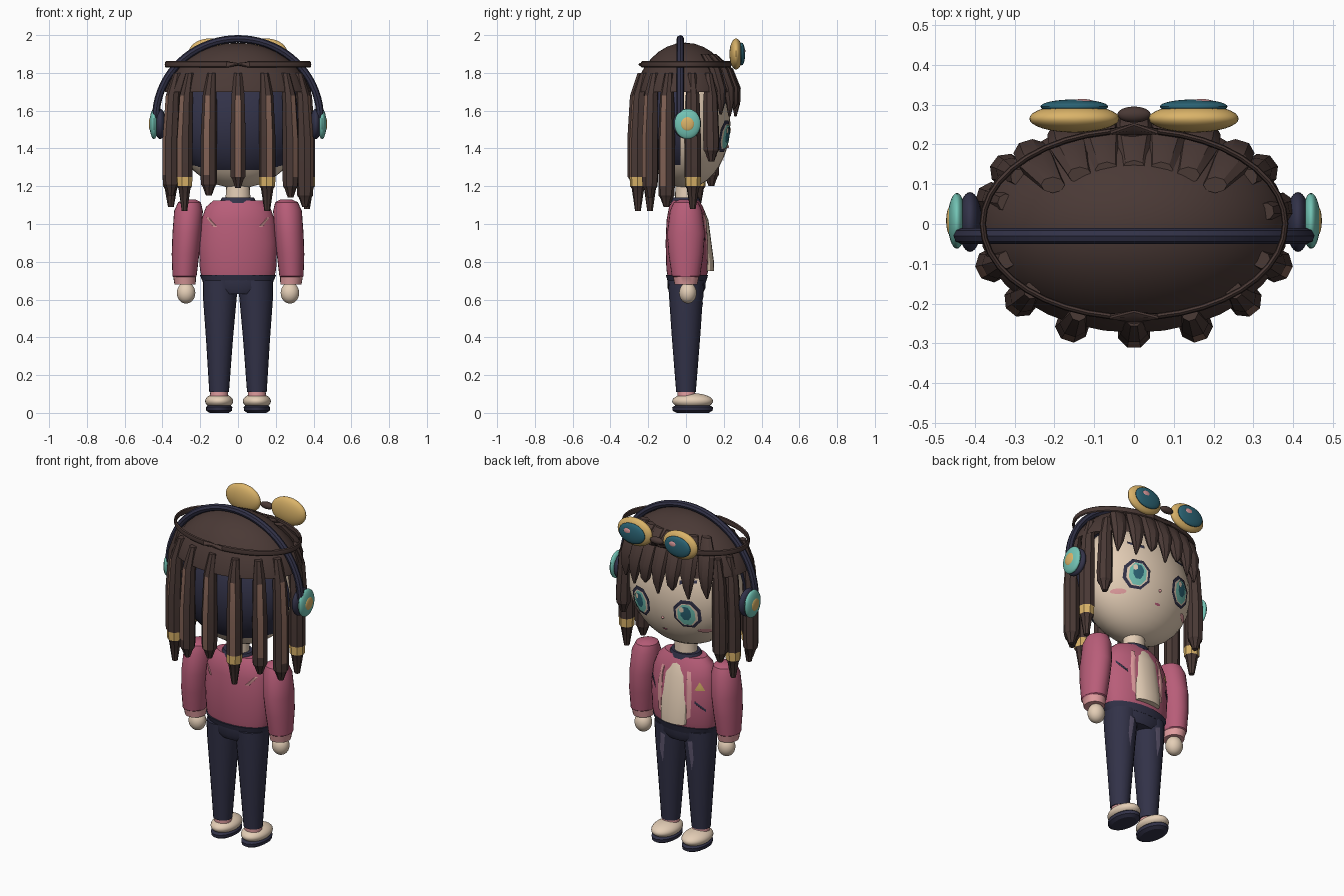
import bpy, bmesh
from math import sin, cos, pi, sqrt
from mathutils import Vector

if "Cube" in bpy.data.objects:
    bpy.data.objects.remove(bpy.data.objects["Cube"])

# Colours
COLOURS = {
    "hair brown": (0.068, 0.041, 0.036), "lock highlight": (0.22, 0.12, 0.09),
    "navy": (0.032, 0.032, 0.065), "skin cream": (0.78, 0.62, 0.47),
    "jacket pink": (0.48, 0.11, 0.19), "pale pink": (0.74, 0.33, 0.34),
    "mint": (0.17, 0.55, 0.46), "deep teal": (0.025, 0.13, 0.18),
    "gold": (0.70, 0.45, 0.14), "faded denim": (0.12, 0.10, 0.17)}
NAMES = list(COLOURS)
MATS = []
for label, rgb in COLOURS.items():
    m = bpy.data.materials.new(label)
    m.use_nodes = True
    m.diffuse_color = (*rgb, 1)
    m.node_tree.nodes["Principled BSDF"].inputs["Base Color"].default_value = (*rgb, 1)
    MATS.append(m)
HAIR, SHINE, NAVY, SKIN, PINK, PALE, MINT, TEAL, GOLD, FADED = range(10)
made = []


def finish(name, bm, mat, rule=None, recalc=True):
    if recalc:
        bmesh.ops.recalc_face_normals(bm, faces=bm.faces)
    bm.normal_update()
    used = [mat]
    for f in bm.faces:
        c = rule(f.calc_center_median(), f.normal) if rule else mat
        if c not in used:
            used.append(c)
        f.material_index = used.index(c)
    me = bpy.data.meshes.new(name)
    bm.to_mesh(me)
    bm.free()
    for c in used:
        me.materials.append(MATS[c])
    ob = bpy.data.objects.new(name, me)
    bpy.context.collection.objects.link(ob)
    made.append(ob)
    return ob


def ball(name, loc, size, mat, keep=None, rule=None):
    """Ellipsoid, optionally trimmed to the half-spaces in keep (point, outward normal)."""
    bm = bmesh.new()
    bmesh.ops.create_uvsphere(bm, u_segments=32, v_segments=18, radius=1)
    for v in bm.verts:
        v.co = Vector(a + b * s for a, b, s in zip(loc, v.co, size))
    for co, no in keep or []:
        bmesh.ops.bisect_plane(bm, geom=bm.verts[:] + bm.edges[:] + bm.faces[:],
                               plane_co=co, plane_no=no, clear_outer=True)
    return finish(name, bm, mat, rule)


def loft(name, rows, mat, sides=20, turn=0.0, rule=None):
    """Skin through horizontal ellipses given as (x, y, z, rx, ry)."""
    bm = bmesh.new()
    rings = [[bm.verts.new((x + rx * cos(turn + 2 * pi * i / sides),
                            y + ry * sin(turn + 2 * pi * i / sides), z))
              for i in range(sides)] for x, y, z, rx, ry in rows]
    for a, b in zip(rings, rings[1:]):
        for i in range(sides):
            j = (i + 1) % sides
            bm.faces.new((a[i], a[j], b[j], b[i]))
    bm.faces.new(rings[0])
    bm.faces.new(rings[-1])
    return finish(name, bm, mat, rule)


def tube(name, pts, r, mat, cyclic=False, flat=1.0):
    """Swept round tube made from rings along a path; flat scales its height."""
    bm = bmesh.new()
    rings, n = [], len(pts)
    for i, p in enumerate(pts):
        a = pts[i - 1] if i or cyclic else p
        b = pts[(i + 1) % n] if i < n - 1 or cyclic else p
        t = (b - a).normalized()
        side = Vector((0, 1, 0)) if abs(t.y) < 1e-6 else Vector((0, 0, 1))
        other = t.cross(side)
        rings.append([bm.verts.new(p + side * r * flat * cos(k * pi / 4) + other * r * sin(k * pi / 4))
                      for k in range(8)])
    for i in range(n if cyclic else n - 1):
        a, b = rings[i], rings[(i + 1) % n]
        for k in range(8):
            bm.faces.new((a[k], a[k - 1], b[k - 1], b[k]))
    return finish(name, bm, mat)


def oval(cx, cz, rx, rz, n=12):
    return [(cx + rx * cos(2 * pi * (i + .5) / n), cz + rz * sin(2 * pi * (i + .5) / n)) for i in range(n)]


def patch(name, outline, surface, lift, mat, back=False):
    """Thin painted plate following a surface y = f(x, z)."""
    sign = -1 if back else 1
    cx = sum(p[0] for p in outline) / len(outline)
    cz = sum(p[1] for p in outline) / len(outline)
    bm = bmesh.new()
    def vert(x, z):
        return bm.verts.new((x, surface(x, z, sign) + sign * lift, z))
    mid = vert(cx, cz)
    rings = [[vert(cx + (x - cx) * k, cz + (z - cz) * k) for x, z in outline] for k in (.35, .7, 1)]
    for i in range(len(outline)):
        bm.faces.new((mid, rings[0][i - 1], rings[0][i]))
        for a, b in zip(rings, rings[1:]):
            bm.faces.new((a[i], a[i - 1], b[i - 1], b[i]))
    bm.normal_update()
    for f in bm.faces:
        if f.normal.y * sign < 0:
            f.normal_flip()
    return finish(name, bm, mat, recalc=False)


# Head and neck
HEAD, HR = (0, 0, 1.53), (.345, .235, .34)
def face_y(x, z, sign=1):
    return sign * HR[1] * sqrt(max(.02, 1 - (x / HR[0]) ** 2 - ((z - HEAD[2]) / HR[2]) ** 2))
ball("head", HEAD, HR, SKIN)
loft("neck", [(0, 0, 1.06, .07, .06), (0, 0, 1.24, .06, .055)], SKIN)

# Face details
for s, side in ((1, "left"), (-1, "right")):
    x = .152 * s
    for part, size, lift, mat, dz in (("lash", (.078, .09), .006, NAVY, 0), ("white", (.062, .072), .009, SKIN, -.003),
                                      ("iris", (.05, .068), .012, MINT, -.003), ("pupil", (.03, .044), .015, TEAL, .008)):
        patch(f"{side}_eye_{part}", oval(x, 1.465 + dz, *size, 8), face_y, lift, mat)
    patch(f"{side}_eye_glint", oval(x + .02, 1.495, .014, .018, 6), face_y, .018, SKIN)
    patch(f"{side}_brow", [(x - .045 * s, 1.635), (x + .045 * s, 1.65), (x + .045 * s, 1.665), (x - .045 * s, 1.655)],
          face_y, .006, NAVY)
    patch(f"{side}_blush", oval(.225 * s, 1.36, .035, .014), face_y, .006, PALE)
patch("mouth", oval(0, 1.335, .02, .007, 6), face_y, .005, PINK)
ball("nose", (0, .218, 1.41), (.008, .01, .008), PALE)

# Hair cap and dark underlayer
ball("hair_cap", (0, -.005, 1.6), (.405, .28, .36), HAIR, [((0, 0, 1.7), (0, 0, -1))])
ball("hair_underlayer", (0, 0, 1.54), (.368, .255, .33), NAVY,
     [((0, 0, 1.26), (0, 0, -1)), ((0, -.03, 0), (0, 1, 0))])

# Hanging locks, some with a gold bead
def lock(name, x, y, end, bead, r=.044):
    out = Vector((x * .55, y, 0)).normalized()
    def rule(c, n):
        if bead and 1.2 < c.z < 1.245:
            return GOLD
        return SHINE if y < 0 and n.dot(out) > .95 and 1.25 < c.z < 1.74 else HAIR
    neck = 1.2 if bead else end + .06
    rows = [(x * .93, y * .9, 1.80, r * .5, r * .5), (x, y, 1.68, r * .85, r * .85), (x * 1.03, y * 1.03, 1.45, r, r),
            (x * 1.03, y * 1.03, neck + .05, r, r), (x * 1.03, y * 1.03, neck, r * .95, r * .95),
            (x * 1.03, y * 1.03, neck - .012, r * .75, r * .75), (x * 1.03, y * 1.03, end, r * .35, r * .35)]
    loft(name, rows, HAIR, 8, math_angle(out) + pi / 8, rule)

def math_angle(v):
    return Vector((1, 0)).angle_signed(v.to_2d()) * -1

LOCKS = [(0, -.262, 1.19, 0), (.15, -.247, 1.07, 1), (-.15, -.247, 1.15, 0), (.27, -.185, 1.14, 0),
         (-.275, -.185, 1.07, 1), (.345, -.1, 1.09, 0), (-.345, -.1, 1.15, 0), (.355, .035, 1.08, 1),
         (-.345, .06, 1.09, 1), (.31, .13, 1.33, 0), (-.31, .13, 1.2, 0)]
for i, (x, y, end, bead) in enumerate(LOCKS):
    lock(f"hair_lock_{i + 1}", x, y, end, bead)

# Pointed fringe
for i in range(-3, 4):
    x, bow = i * .085, sqrt(1 - (i / 4.2) ** 2)
    tip = 1.57 + (.04 if i % 2 else 0) - .03 * (abs(i) == 3)
    loft(f"fringe_{i + 4}", [(x * .8, .14 * bow, 1.9, .03, .02), (x * .95, .215 * bow, 1.82, .05, .035),
                             (x, .255 * bow, 1.72, .048, .035), (x * 1.03, .265 * bow, 1.64, .03, .022),
                             (x * 1.05, .262 * bow, tip, .006, .006)], HAIR, 8)

# Goggles and their strap
ring = [Vector((.38 * cos(2 * pi * i / 40), .235 * sin(2 * pi * i / 40) + .0005, 1.845)) for i in range(40)]
tube("goggle_strap", ring, .008, HAIR, True, 2.2)
for s, side in ((1, "left"), (-1, "right")):
    x = .15 * s
    ball(f"{side}_goggle_rim", (x, .265, 1.9), (.113, .035, .082), GOLD)
    ball(f"{side}_goggle_lens", (x, .295, 1.9), (.085, .018, .06), TEAL)
    ball(f"{side}_goggle_glint", (x + .02, .309, 1.915), (.025, .005, .016), PALE)
ball("goggle_bridge", (0, .275, 1.89), (.042, .02, .02), HAIR)

# Headphones
arch = [Vector((.435 * cos(pi * i / 36), -.03, 1.56 + .42 * sin(pi * i / 36))) for i in range(37)]
tube("headphone_band", arch, .02, NAVY)
for s, side in ((1, "left"), (-1, "right")):
    ball(f"{side}_ear_cushion", (.412 * s, .005, 1.53), (.03, .075, .08), NAVY)
    ball(f"{side}_ear_cup", (.445 * s, .008, 1.53), (.023, .07, .08), MINT)
    ball(f"{side}_ear_cap", (.462 * s, .008, 1.53), (.01, .036, .038), GOLD)

# Jacket body
TORSO = [(0, .005, .71, .19, .1), (0, .008, .76, .202, .112), (0, .008, .9, .208, .116), (0, .005, 1.02, .195, .108),
         (0, 0, 1.09, .17, .09), (0, 0, 1.125, .13, .07)]
def torso_y(x, z, sign=1):
    for a, b in zip(TORSO, TORSO[1:]):
        if z <= b[2]:
            break
    t = min(1, max(0, (z - a[2]) / (b[2] - a[2])))
    y, rx, ry = (a[k] + (b[k] - a[k]) * t for k in (1, 3, 4))
    return y + sign * ry * sqrt(max(0, 1 - (x / rx) ** 2))
loft("jacket_body", TORSO, PINK, 32)
loft("jacket_hem", [(0, .005, .69, .185, .1), (0, .005, .73, .202, .112)], NAVY, 32)
loft("collar", [(0, 0, 1.11, .1, .08), (0, 0, 1.14, .085, .07)], NAVY, 24)
loft("shirt_panel", [(0, .115, .75, .08, .034), (0, .112, .8, .085, .036), (0, .085, 1.02, .08, .034),
                     (0, .065, 1.09, .06, .025)], SKIN, 16)
patch("chest_triangle", [(-.175, .96), (-.125, .96), (-.148, 1.01)], torso_y, .006, GOLD)
patch("right_pocket_slit", [(-.18, .835), (-.13, .885), (-.13, .9), (-.18, .85)], torso_y, .006, NAVY)
patch("left_pocket_slit", [(.18, .965), (.13, .91), (.13, .925), (.18, .98)], torso_y, .006, NAVY)

for s, side in ((1, "left"), (-1, "right")):
    patch(f"{side}_lapel", [(.08 * s, .78), (.105 * s, .8), (.112 * s, .95), (.095 * s, 1.06), (.075 * s, 1.06)],
          torso_y, .005, PALE)
    patch(f"{side}_back_stripe", [(.17 * s, 1.035), (.155 * s, 1.035), (.11 * s, .985), (.13 * s, .985)],
          torso_y, .006, PALE, True)
    # Sleeves with pale cuffs, and hands
    arm = [(.255, 1.13, .03, .035), (.257, 1.115, .06, .065), (.262, 1.07, .076, .085), (.27, .95, .077, .1),
           (.278, .84, .073, .092), (.283, .725, .064, .075), (.283, .72, .06, .068), (.28, .68, .056, .06)]
    loft(f"{side}_sleeve", [(x * s, 0, z, rx, ry) for x, z, rx, ry in arm], PINK, 24,
         rule=lambda c, n: PALE if c.z < .722 else PINK)
    ball(f"{side}_hand", (.275 * s, .01, .635), (.049, .046, .056), SKIN)
    # Trouser legs with worn streaks
    leg = [(.094, .7, .092, .095), (.096, .62, .09, .09), (.098, .4, .072, .075), (.1, .11, .052, .052)]
    loft(f"{side}_trouser_leg", [(x * s, 0, z, rx, ry) for x, z, rx, ry in leg], NAVY, 20)
    patch(f"{side}_trouser_streak", [(.075 * s, .64), (.105 * s, .65), (.11 * s, .54), (.095 * s, .47), (.085 * s, .55)],
          lambda x, z, sign: .089 - max(0, .62 - z) * .07, .003, FADED)
    # Socks and shoes
    loft(f"{side}_sock", [(.1 * s, .005, .07, .05, .05), (.1 * s, 0, .13, .045, .045)], PALE)
    ball(f"{side}_shoe", (.1 * s, .035, .062), (.074, .108, .042), SKIN)
    loft(f"{side}_sole", [(.1 * s, .035, 0, .05, .085), (.1 * s, .035, .012, .068, .106), (.1 * s, .035, .03, .07, .108),
                          (.1 * s, .035, .04, .06, .09)], NAVY, 24)
loft("trouser_hips", [(0, .003, .63, .13, .085), (0, .003, .66, .18, .1), (0, .003, .71, .186, .102)], NAVY, 28)

# Smooth the rounded parts, keeping edges sharp
bpy.ops.object.select_all(action="DESELECT")
for ob in made:
    ob.select_set(True)
bpy.context.view_layer.objects.active = made[0]
bpy.ops.object.shade_smooth_by_angle(angle=pi / 6)
